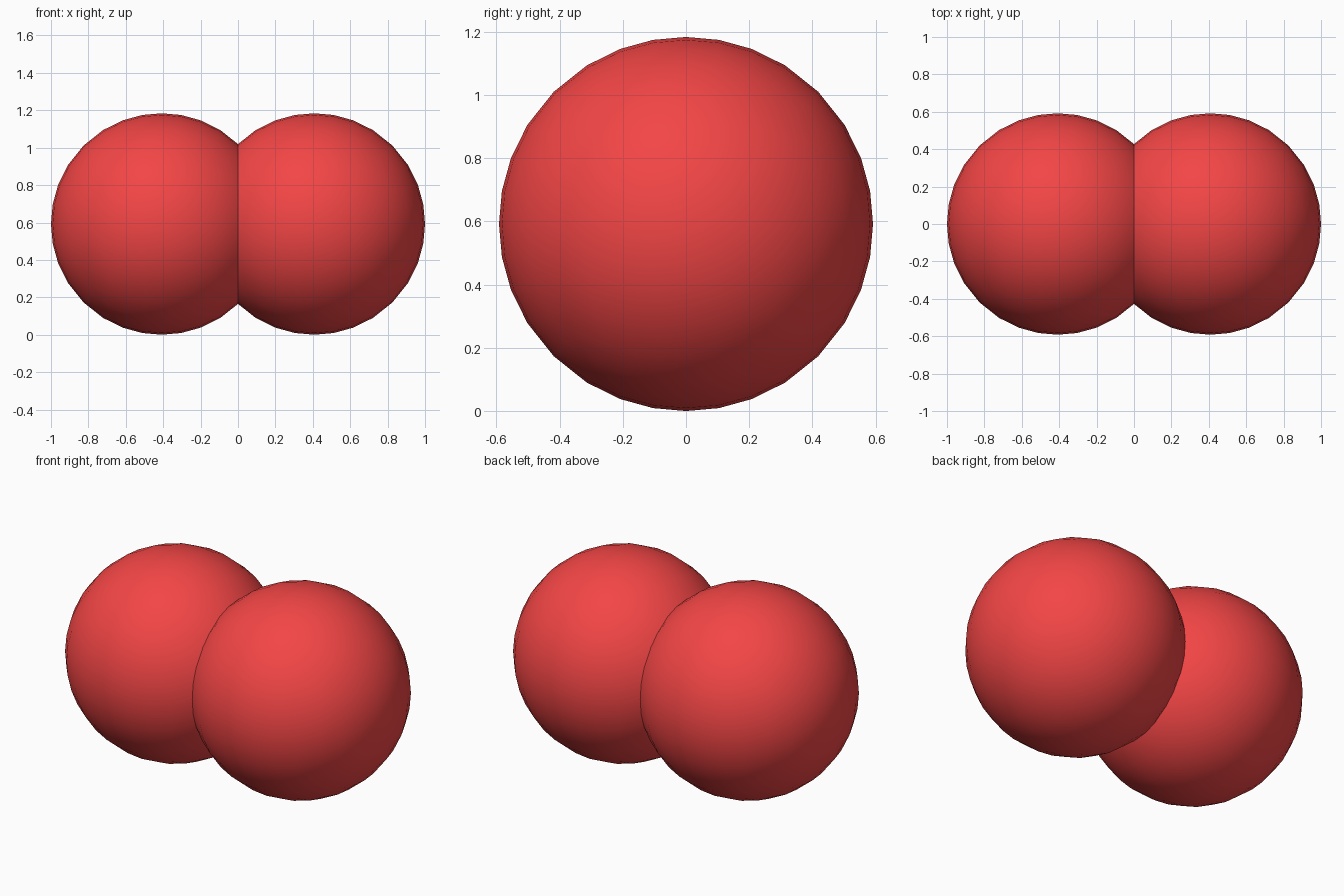
import bpy, bmesh
from math import sqrt

if "Cube" in bpy.data.objects:
    bpy.data.objects.remove(bpy.data.objects["Cube"])

R = 0.592          # ball radius
CX = 1.0 - R       # ball centre offset from the middle

red = bpy.data.materials.new("red")
red.diffuse_color = (0.9, 0.06, 0.06, 1)
red.use_nodes = True
red.node_tree.nodes["Principled BSDF"].inputs["Base Color"].default_value = red.diffuse_color


def quad_ball(name, x):
    """Ball made from an 8 x 8 gridded cube, mapped smoothly onto a sphere."""
    bm = bmesh.new()
    bmesh.ops.create_cube(bm, size=2)
    bmesh.ops.subdivide_edges(bm, edges=bm.edges[:], cuts=7, use_grid_fill=True)
    for v in bm.verts:
        a, b, c = (k * k for k in v.co)
        v.co.x *= R * sqrt(1 - b / 2 - c / 2 + b * c / 3)
        v.co.y *= R * sqrt(1 - a / 2 - c / 2 + a * c / 3)
        v.co.z *= R * sqrt(1 - a / 2 - b / 2 + a * b / 3)
    for f in bm.faces:
        f.smooth = True
    mesh = bpy.data.meshes.new(name)
    bm.to_mesh(mesh)
    bm.free()
    mesh.materials.append(red)
    ob = bpy.data.objects.new(name, mesh)
    ob.location = (x, 0, R)
    bpy.context.collection.objects.link(ob)


# Two overlapping balls side by side
quad_ball("left_ball", -CX)
quad_ball("right_ball", CX)
